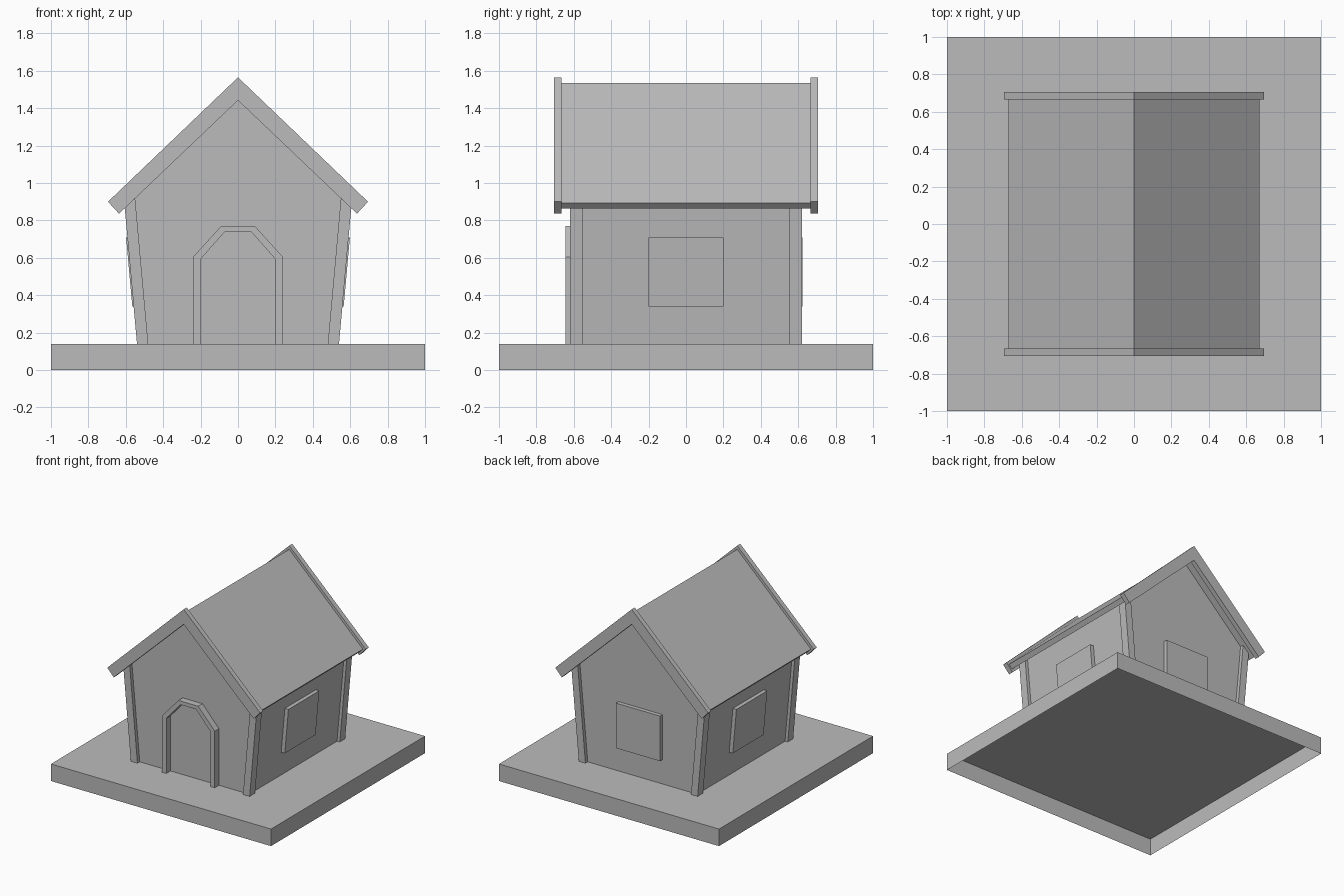
import bpy
import bmesh

cube = bpy.data.objects.get("Cube")
if cube:
    bpy.data.objects.remove(cube, do_unlink=True)

GREY = (0.5, 0.5, 0.5, 1)
mat = bpy.data.materials.new("plain grey")
mat.use_nodes = True
mat.diffuse_color = GREY
mat.node_tree.nodes["Principled BSDF"].inputs["Base Color"].default_value = GREY

BASE_TOP = 0.14   # ground slab height
PITCH = 0.957     # roof fall per unit of x
LEAN = 0.09       # outward lean of the side walls
EAVES = 1.475     # ridge height under the roof panels


def finish(name, bm):
    bmesh.ops.recalc_face_normals(bm, faces=bm.faces)
    mesh = bpy.data.meshes.new(name)
    bm.to_mesh(mesh)
    bm.free()
    mesh.materials.append(mat)
    obj = bpy.data.objects.new(name, mesh)
    bpy.context.collection.objects.link(obj)
    return obj


def prism(name, outline, y0, y1):
    """Extrude an outline in x and z from y0 to y1."""
    bm = bmesh.new()
    face = bm.faces.new([bm.verts.new((x, y0, z)) for x, z in outline])
    grown = bmesh.ops.extrude_face_region(bm, geom=[face])["geom"]
    bmesh.ops.translate(bm, vec=(0, y1 - y0, 0),
                        verts=[v for v in grown if isinstance(v, bmesh.types.BMVert)])
    return finish(name, bm)


def mirrored(half):
    """Complete a symmetric outline, given its right-hand half."""
    return half + [(-x, z) for x, z in reversed(half) if x > 0]


def lean_x(foot, z):
    return foot + LEAN * (z - BASE_TOP)


def under_roof(foot):
    """Point where a leaning line from the floor meets the roof underside."""
    x = (foot + LEAN * (EAVES - BASE_TOP)) / (1 + LEAN * PITCH)
    return x, EAVES - PITCH * x


# Ground slab, a shell open underneath
bm = bmesh.new()
bmesh.ops.create_cube(bm, size=2)
for v in bm.verts:
    v.co.z = BASE_TOP if v.co.z > 0 else 0
bmesh.ops.delete(bm, geom=[f for f in bm.faces if f.normal.z < -0.5], context='FACES_ONLY')
base = finish("ground_slab", bm)
if max(base.data.polygons, key=lambda p: p.center.z).normal.z < 0:
    base.data.flip_normals()

# House body with leaning sides and pointed gables
prism("house_walls", mirrored([(0.515, BASE_TOP), under_roof(0.515), (0, EAVES)]), -0.59, 0.59)

# Corner posts and side windows
for side, sx in (("left", 1), ("right", -1)):
    post = [(0.48, BASE_TOP), (0.54, BASE_TOP), under_roof(0.54), under_roof(0.48)]
    post = [(sx * x, z) for x, z in post]
    prism("front_post_" + side, post, -0.62, -0.55)
    prism("back_post_" + side, post, 0.55, 0.62)
    low, high = 0.34, 0.71
    pane = [(sx * lean_x(foot, z), z) for foot, z in
            ((0.50, low), (0.547, low), (0.547, high), (0.50, high))]
    prism("side_window_" + side, pane, -0.2, 0.2)

# Back window
prism("back_window", mirrored([(0.2, 0.34), (0.2, 0.71)]), 0.58, 0.623)

# Arched door frame
outer = [(0.24, BASE_TOP), (0.24, 0.605), (0.09, 0.77)]
inner = [(0.2, BASE_TOP), (0.2, 0.593), (0.07, 0.74)]
prism("door_frame", mirrored(outer) + mirrored(inner)[::-1], -0.645, -0.58)

# Roof panels
prism("roof_panels", [(0, 1.535), (0.67, 0.894), (0.641, 0.863), (0, EAVES),
                      (-0.641, 0.863), (-0.67, 0.894)], -0.67, 0.67)

# Gable boards at both ends
board = [(0, 1.565), (0.695, 0.9), (0.636, 0.836), (0, 1.442),
         (-0.636, 0.836), (-0.695, 0.9)]
prism("front_gable_board", board, -0.705, -0.665)
prism("back_gable_board", board, 0.665, 0.705)
